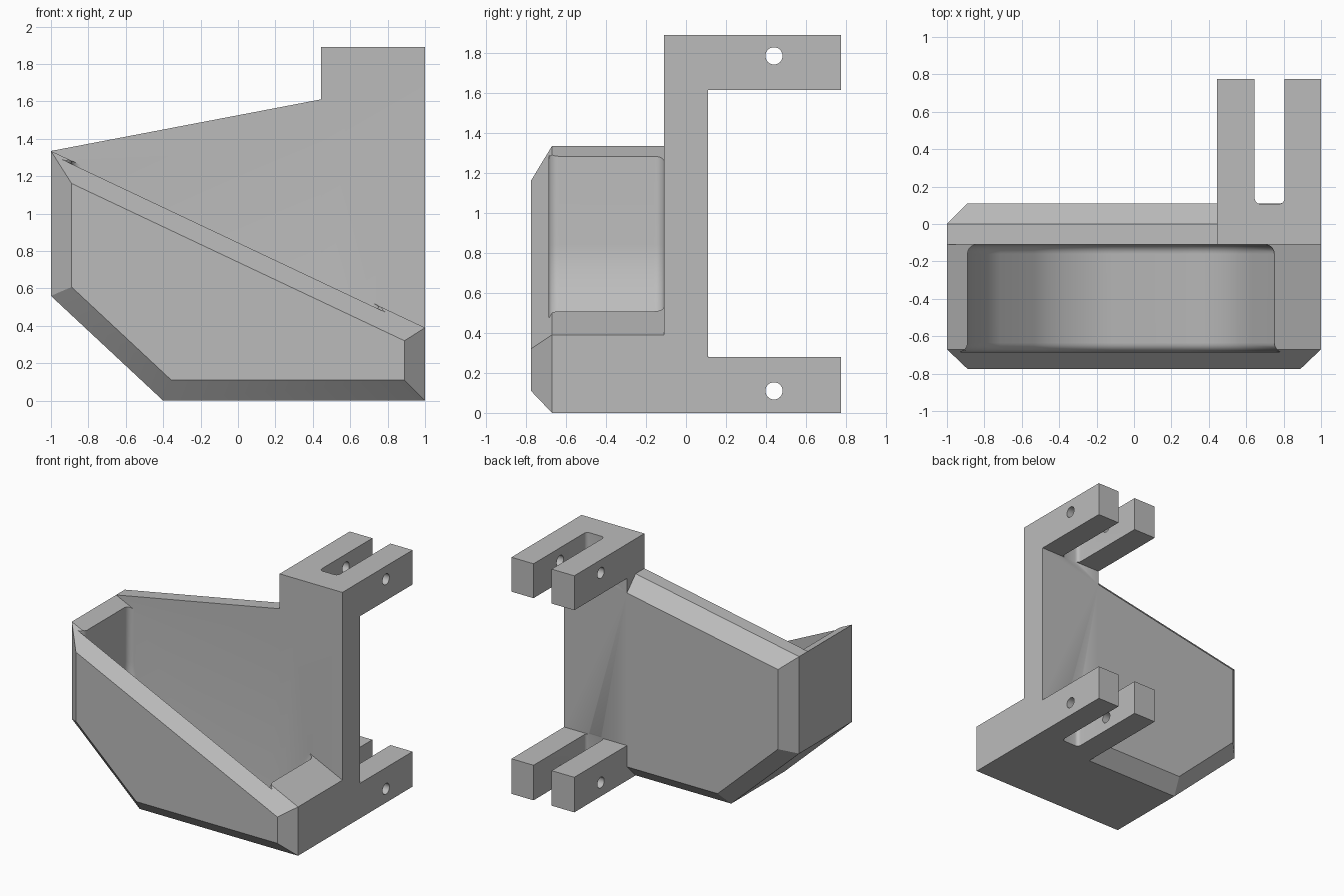
import bpy, bmesh, math
from mathutils import Vector

if "Cube" in bpy.data.objects:
    bpy.data.objects.remove(bpy.data.objects["Cube"])

grey = bpy.data.materials.new("plain grey")
grey.use_nodes = True
colour = (0.5, 0.5, 0.5, 1)
grey.diffuse_color = colour
grey.node_tree.nodes["Principled BSDF"].inputs["Base Color"].default_value = colour

WALL = 0.11
MOUNT_X = 0.445


def finish(bm, name):
    bmesh.ops.recalc_face_normals(bm, faces=bm.faces[:])
    mesh = bpy.data.meshes.new(name)
    bm.to_mesh(mesh)
    bm.free()
    mesh.materials.append(grey)
    obj = bpy.data.objects.new(name, mesh)
    bpy.context.collection.objects.link(obj)
    return obj


def loft(rings):
    """Closed solid through rings of 3D points."""
    bm = bmesh.new()
    loops = [[bm.verts.new(p) for p in ring] for ring in rings]
    n = len(loops[0])
    for a, b in zip(loops, loops[1:]):
        for i in range(n):
            j = (i + 1) % n
            bm.faces.new((a[i], a[j], b[j], b[i]))
    bm.faces.new(loops[0])
    bm.faces.new(loops[-1])
    return bm


def inset(points, amounts):
    """Move each edge of a counter-clockwise outline inwards."""
    n = len(points)
    lines = []
    for i in range(n):
        p, q = Vector(points[i]), Vector(points[(i + 1) % n])
        d = (q - p).normalized()
        lines.append((p + Vector((-d.y, d.x)) * amounts[i], d))
    out = []
    for i in range(n):
        (p, d), (q, e) = lines[i - 1], lines[i]
        t = (q - p).cross(e) / d.cross(e)
        out.append(p + d * t)
    return out


def at_y(points, y):
    return [(p[0], y, p[1]) for p in points]


def combine(target, other, operation):
    mod = target.modifiers.new("join", 'BOOLEAN')
    mod.object, mod.operation, mod.solver = other, operation, 'EXACT'
    bpy.context.view_layer.objects.active = target
    bpy.ops.object.modifier_apply(modifier=mod.name)
    bpy.data.objects.remove(other)


# Front bin with a chamfered front
bin_outline = [(-1, 1.335), (-1, 0.56), (-0.4, 0), (1, 0), (1, 0.39)]
front = inset(bin_outline, [WALL] * 5)
bracket = finish(loft([at_y(bin_outline, -0.11), at_y(bin_outline, -0.67),
                       at_y(front, -0.775)]), "bin_bracket")

# Rounded pocket inside the bin
pocket_outline = [(-0.89, 1.6), (-0.89, 0.6), (-0.36, 0.11),
                  (0.5, 0.11), (0.75, 0.5), (0.75, 1.6)]
bm = loft([at_y(pocket_outline, -0.685), at_y(pocket_outline, -0.11)])
floor_edges = [e for e in bm.edges
               if abs(e.verts[0].co.y - e.verts[1].co.y) > 0.1
               and (e.verts[0].co.z < 0.2 or (e.verts[0].co.z < 1 and e.verts[0].co.x < 0))]
bmesh.ops.bevel(bm, geom=floor_edges, offset=0.24, segments=10, profile=0.5,
                affect='EDGES', clamp_overlap=True)
end_edges = [e for e in bm.edges
             if abs(e.verts[0].co.y - e.verts[1].co.y) < 0.001]
side_edges = [e for e in bm.edges if e not in end_edges and e.verts[0].co.z > 1.5]
bmesh.ops.bevel(bm, geom=end_edges, offset=0.05, segments=6, profile=0.5,
                affect='EDGES', clamp_overlap=True)
combine(bracket, finish(bm, "pocket_cutter"), 'DIFFERENCE')

# Back plate, chamfered behind
plate_outline = [(-1, 1.335), (-1, 0.56), (-0.4, 0), (1, 0), (1, 1.717)]
back = inset(plate_outline, [WALL, WALL, WALL, 0, WALL])
plate = finish(loft([at_y(plate_outline, -0.11), at_y(plate_outline, 0),
                     at_y(back, 0.11)]), "back_plate")

# Upright mount with an arm at the top and bottom
side = [(-0.11, 0), (0.775, 0), (0.775, 0.28), (0.11, 0.28),
        (0.11, 1.615), (0.775, 1.615), (0.775, 1.89), (-0.11, 1.89)]
mount = finish(loft([[(x, y, z) for y, z in side] for x in (MOUNT_X, 1)]), "mount")
combine(plate, mount, 'UNION')
combine(bracket, plate, 'UNION')

# Slots and pin holes in both arms
for low, high, pin_z in ((-0.1, 0.31, 0.11), (1.585, 2, 1.785)):
    ring = [(0.645, 0.107), (0.805, 0.107), (0.805, 1), (0.645, 1)]
    bm = loft([[(x, y, z) for x, y in ring] for z in (low, high)])
    bmesh.ops.bevel(bm, geom=bm.edges[:], offset=0.03, segments=5, profile=0.5,
                    affect='EDGES')
    combine(bracket, finish(bm, "slot_cutter"), 'DIFFERENCE')

    circle = [math.tau * i / 32 for i in range(32)]
    pin = [[(x, 0.44 + 0.043 * math.cos(a), pin_z + 0.043 * math.sin(a))
            for a in circle] for x in (0.3, 1.2)]
    combine(bracket, finish(loft(pin), "pin_cutter"), 'DIFFERENCE')

# Soft curves, crisp edges
bpy.ops.object.select_all(action='DESELECT')
bracket.select_set(True)
bpy.context.view_layer.objects.active = bracket
bpy.ops.object.shade_smooth_by_angle(angle=math.radians(30))
